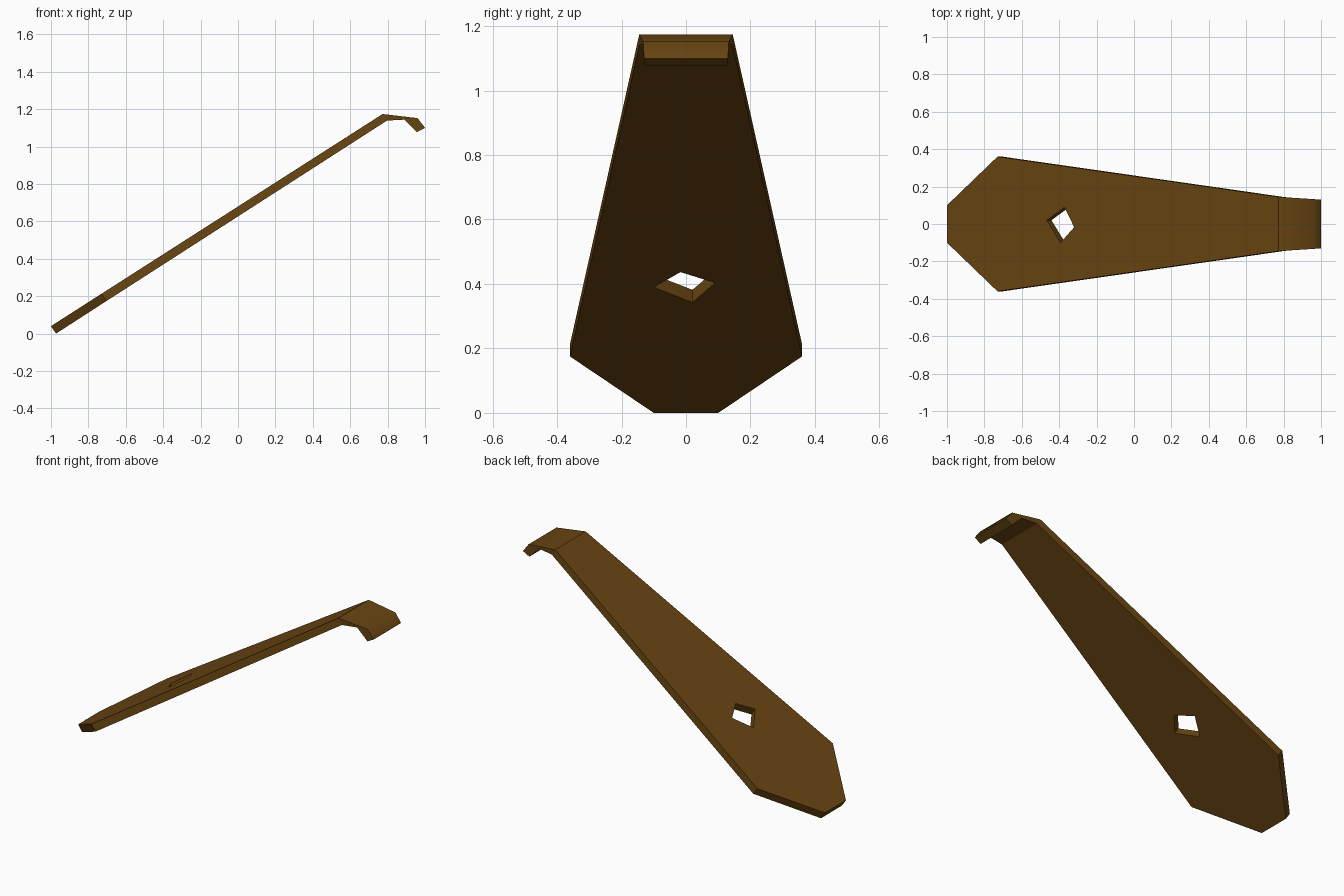
import bpy, bmesh

if "Cube" in bpy.data.objects:
    bpy.data.objects.remove(bpy.data.objects["Cube"])

# Stations along the strip: (top x, z), (bottom x, z), half width
ROWS = [
    ((-1.0, 0.04), (-0.973, 0.0), 0.10),
    ((-0.73, 0.213), (-0.702, 0.175), 0.36),
    ((0.773, 1.174), (0.797, 1.139), 0.145),
    ((0.96, 1.152), (0.89, 1.144), 0.133),
    ((1.0, 1.10), (0.957, 1.077), 0.13),
]
# Hole corners on the top surface: x, y
HOLE = [(-0.372, 0.09), (-0.32, -0.017), (-0.393, -0.10), (-0.466, 0.02)]
HOLE_SHIFT = 0.025          # hole runs square through the slab
HOOK_START = 2              # first station of the bent hook

bm = bmesh.new()


def surface(side):
    """Pairs of (+y, -y) vertices for the top (0) or bottom (1) surface."""
    return [(bm.verts.new((r[side][0], r[2], r[side][1])),
             bm.verts.new((r[side][0], -r[2], r[side][1]))) for r in ROWS]


def hole_ring(side):
    """Hole corners lying on the flat slab surface."""
    (x0, z0), (x1, z1) = ROWS[1][side], ROWS[2][side]
    ring = []
    for x, y in HOLE:
        x += HOLE_SHIFT * side
        ring.append(bm.verts.new((x, y, z0 + (x - x0) * (z1 - z0) / (x1 - x0))))
    return ring


sides = [surface(0), surface(1)]
holes = [hole_ring(0), hole_ring(1)]

# Top and bottom skins, with the hole in the long section
for pts, ring in zip(sides, holes):
    for i in range(len(ROWS) - 1):
        a, d = pts[i]
        b, c = pts[i + 1]
        if i == 1:
            outer = [a, b, c, d]
            for k in range(4):
                n = (k + 1) % 4
                bm.faces.new((outer[k], outer[n], ring[n], ring[k]))
        else:
            f = bm.faces.new((a, b, c, d))
            f.smooth = i >= HOOK_START

# Side walls, end caps and hole walls
top, bot = sides
for i in range(len(ROWS) - 1):
    for s in (0, 1):
        bm.faces.new((top[i][s], top[i + 1][s], bot[i + 1][s], bot[i][s]))
for i in (0, -1):
    bm.faces.new((top[i][0], top[i][1], bot[i][1], bot[i][0]))
for k in range(4):
    n = (k + 1) % 4
    bm.faces.new((holes[0][k], holes[0][n], holes[1][n], holes[1][k]))

bmesh.ops.recalc_face_normals(bm, faces=bm.faces[:])

# Only the bend inside the hook is soft; every other edge stays crisp
for e in bm.edges:
    e.smooth = all(f.smooth for f in e.link_faces)

mesh = bpy.data.meshes.new("hooked_strap")
bm.to_mesh(mesh)
bm.free()
strap = bpy.data.objects.new("hooked_strap", mesh)
bpy.context.collection.objects.link(strap)

brown = bpy.data.materials.new("dark_brown")
brown.diffuse_color = (0.14, 0.06, 0.006, 1)
brown.use_nodes = True
brown.node_tree.nodes["Principled BSDF"].inputs["Base Color"].default_value = brown.diffuse_color
mesh.materials.append(brown)
